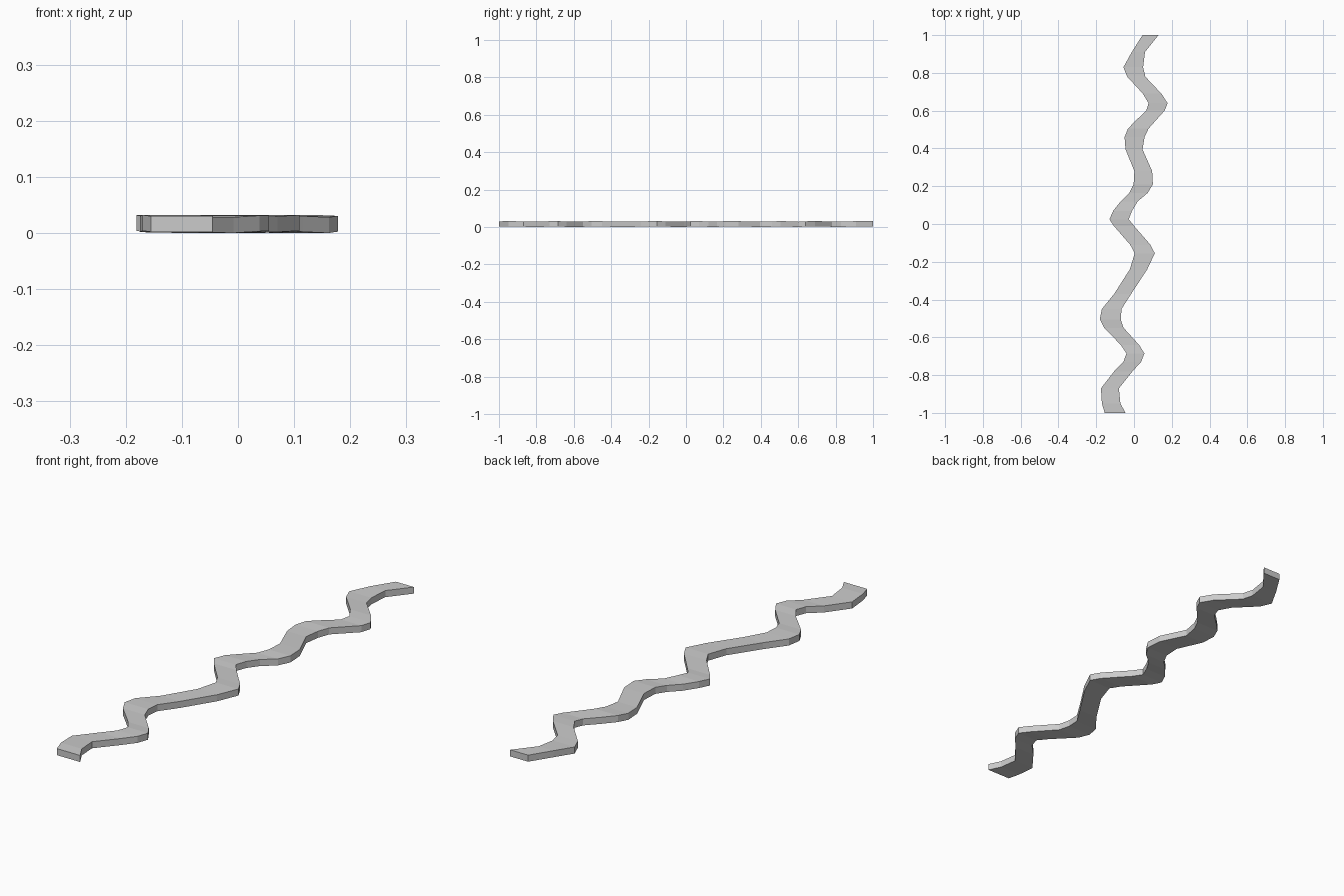
import bpy, bmesh, math

# Stations along the winding path: (y, left x, right x)
stations = [
    (-1.00, -.155, -.045), (-.95, -.17, -.072), (-.87, -.175, -.08),
    (-.78, -.105, -.008), (-.73, -.056, .038), (-.685, -.04, .055),
    (-.64, -.07, .027), (-.55, -.158, -.055), (-.505, -.181, -.07),
    (-.45, -.17, -.066), (-.37, -.105, -.015), (-.24, -.022, .07),
    (-.155, .004, .11), (-.11, -.02, .087), (-.01, -.107, 0),
    (.025, -.13, -.028), (.07, -.11, -.01), (.12, -.07, .02),
    (.165, -.025, .073), (.21, -.002, .1), (.28, .002, .096),
    (.395, -.045, .045), (.46, -.05, .056), (.505, -.032, .077),
    (.55, .012, .117), (.60, .065, .162), (.64, .077, .178),
    (.69, .047, .145), (.78, -.036, .06), (.83, -.056, .048),
    (.91, -.012, .058), (1.00, .045, .13),
]
thickness = 0.028

# Extruded ribbon with gentle vertical undulation
bm = bmesh.new()
rings = []
for i, (y, left, right) in enumerate(stations):
    z = 0.002 + 0.002 * math.sin(i * 1.7)
    z = max(z, 0)
    rings.append([bm.verts.new(p) for p in (
        (left, y, z), (right, y, z),
        (right, y, z + thickness), (left, y, z + thickness))])
for a, b in zip(rings, rings[1:]):
    for k in range(4):
        n = (k + 1) % 4
        bm.faces.new((a[k], a[n], b[n], b[k]))
# End caps
bm.faces.new(rings[0])
bm.faces.new(rings[-1])
bmesh.ops.recalc_face_normals(bm, faces=bm.faces)

mesh = bpy.data.meshes.new("winding_path")
bm.to_mesh(mesh)
bm.free()
path = bpy.data.objects.new("winding_path", mesh)
bpy.context.collection.objects.link(path)
